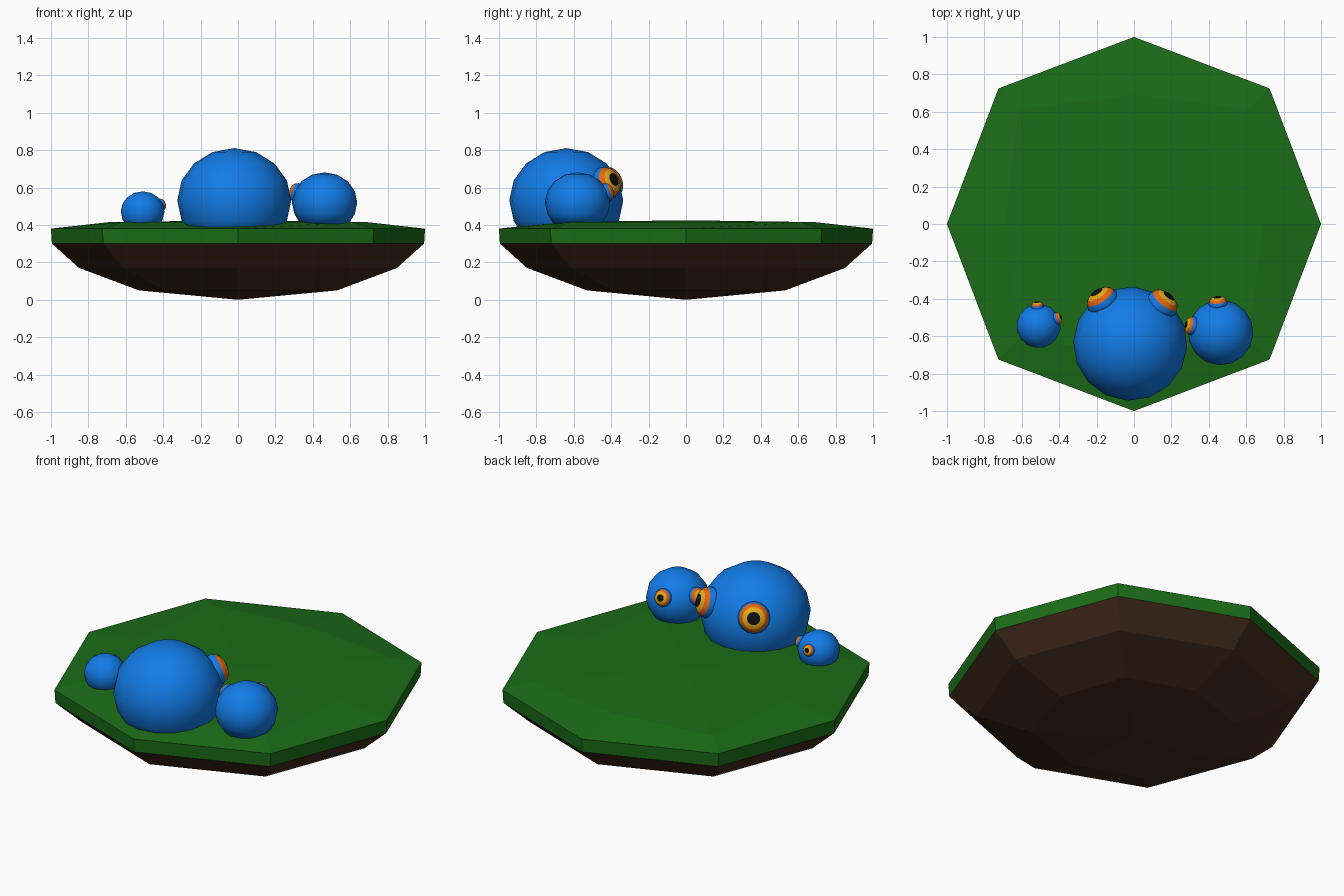
import bpy
from math import sin, cos, pi, radians
from mathutils import Matrix, Vector

if "Cube" in bpy.data.objects:
    bpy.data.objects.remove(bpy.data.objects["Cube"])


def material(name, rgb):
    m = bpy.data.materials.new(name)
    m.diffuse_color = (*rgb, 1)
    m.use_nodes = True
    m.node_tree.nodes["Principled BSDF"].inputs["Base Color"].default_value = m.diffuse_color
    return m


GRASS = material("grass", (0.011, 0.15, 0.009))
SOIL = material("soil", (0.055, 0.025, 0.011))
BLUE = material("blue", (0.006, 0.2, 0.8))
ORANGE = material("orange", (0.8, 0.13, 0.006))
YELLOW = material("yellow", (0.8, 0.42, 0.01))
BLACK = material("black", (0.005, 0.005, 0.005))


def lathe(name, rings, sides, mats, bands, matrix=Matrix(), smooth=True):
    """Rings are (radius, z[, radius of odd corners]), bottom to top;
    bands gives the material index between rings."""
    verts, loops, faces, fmat = [], [], [], []
    for ring in rings:
        r, z, odd = ring[0], ring[1], ring[-1] if len(ring) == 3 else ring[0]
        n = 1 if r == 0 else sides
        loops.append([len(verts) + i % n for i in range(sides)])
        for i in range(n):
            q = odd if i % 2 else r
            a = 2 * pi * i / sides
            verts.append((q * cos(a), q * sin(a), z))
    for k, (lo, hi) in enumerate(zip(loops, loops[1:])):
        for i in range(sides):
            j = (i + 1) % sides
            faces.append(list(dict.fromkeys((lo[i], lo[j], hi[j], hi[i]))))
            fmat.append(bands[k])
    if rings[0][0]:
        faces.append(loops[0][::-1])
        fmat.append(bands[0])
    me = bpy.data.meshes.new(name)
    me.from_pydata(verts, [], faces)
    for m in mats:
        me.materials.append(m)
    for p, i in zip(me.polygons, fmat):
        p.material_index = i
        p.use_smooth = smooth
    ob = bpy.data.objects.new(name, me)
    ob.matrix_world = matrix
    bpy.context.collection.objects.link(ob)
    return ob


# Floating octagonal island: soil bowl below, grass slab above
lathe("island",
      [(0, 0), (0.53, 0.05, 0.56), (0.85, 0.17, 0.87), (0.995, 0.30, 1.02),
       (1.0, 0.38, 1.025), (0.69, 0.415, 0.87), (0, 0.425)],
      8, [SOIL, GRASS], [0, 0, 0, 1, 1, 1], smooth=False)

# Body and eye profiles for a creature of radius 1
SQUASH = 0.92
BODY = [(0.74, -0.65), (cos(pi / 8), -SQUASH * sin(pi / 8))]
BODY += [(cos(k * pi / 8), SQUASH * sin(k * pi / 8)) for k in range(4)] + [(0, SQUASH)]
EYE = [(0.20, 0.80), (0.28, 0.88), (0.295, 0.96), (0.265, 1.02), (0.25, 1.06),
       (0.205, 1.10), (0.12, 1.14), (0, 1.16)]
EYE_BANDS = [0, 0, 0, 1, 1, 2, 3]


def creature(name, loc, r, yaw):
    base = Matrix.Translation(loc) @ Matrix.Scale(r, 4) @ Matrix.Rotation(radians(yaw), 4, 'Z')
    lathe(name + "_body", BODY, 16, [BLUE], [0] * (len(BODY) - 1), base)
    # Pair of ringed eyes, splayed and tilted a little upwards
    for side, s in (("left", 1), ("right", -1)):
        a, e = radians(36 * s), radians(19)
        d = Vector((cos(e) * cos(a), cos(e) * sin(a), sin(e)))
        lathe(name + "_eye_" + side, EYE, 16, [BLUE, ORANGE, YELLOW, BLACK],
              EYE_BANDS, base @ d.to_track_quat('Z', 'Y').to_matrix().to_4x4())


creature("large", (-0.02, -0.64, 0.53), 0.305, 87)
creature("medium", (0.463, -0.58, 0.52), 0.175, 131)
creature("small", (-0.51, -0.545, 0.471), 0.118, 58)
